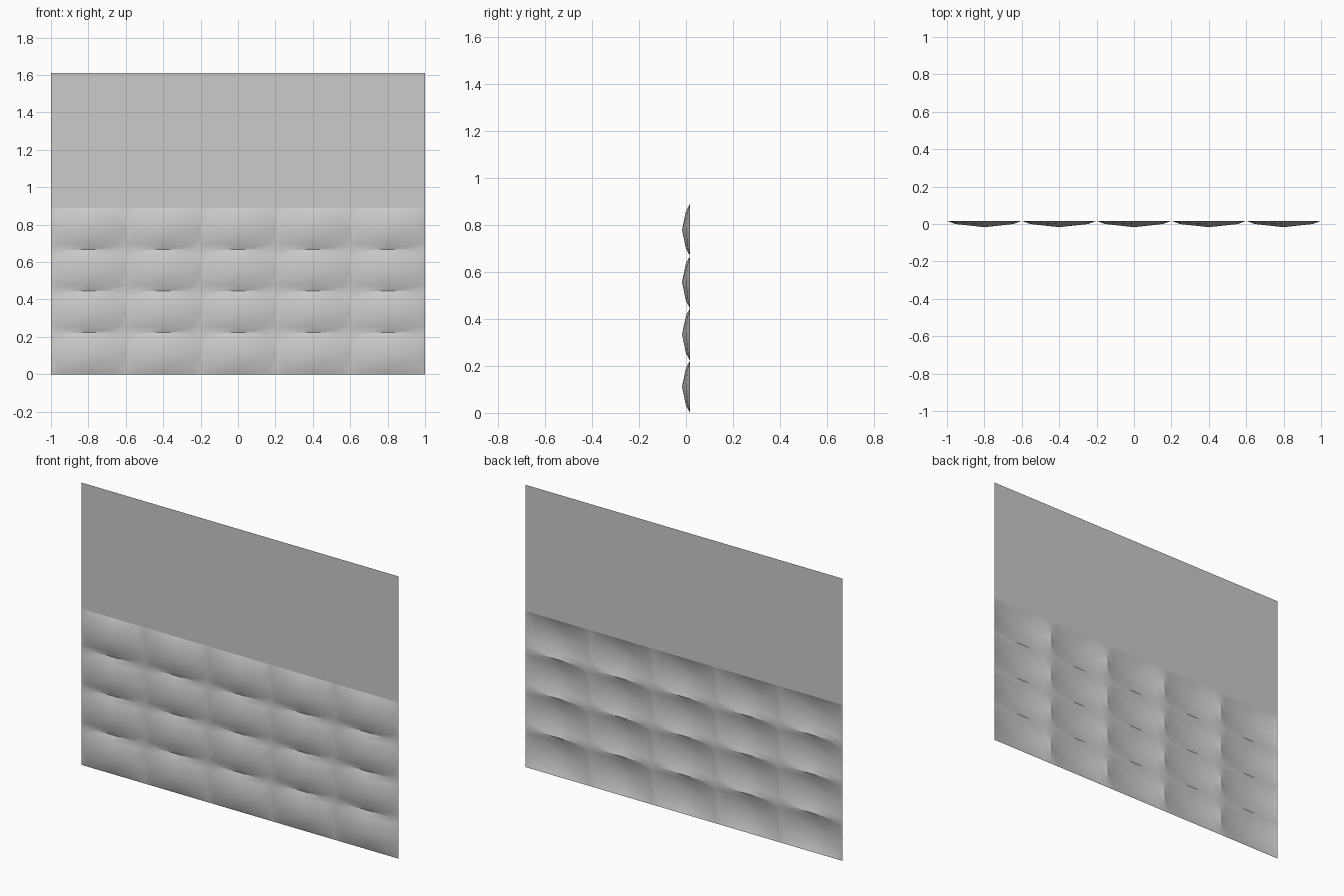
import bpy, bmesh

if "Cube" in bpy.data.objects:
    bpy.data.objects.remove(bpy.data.objects["Cube"])

COLS, ROWS = 5, 4
CELL_W, CELL_H = 0.4, 0.2225
BACK_Y, DEPTH, TOP_Z = 0.017, 0.034, 1.61

# position inside one cushion and how far it bulges there
PROFILE_X = [(0, 0), (0.045, 0.5), (0.2, 1), (0.355, 0.5)]
PROFILE_Z = [(0, 0), (0.03, 0.5), (0.111, 1), (0.1925, 0.5)]


def stations(profile, count, size, start):
    pts = [(start + i * size + p, h) for i in range(count) for p, h in profile]
    return pts + [(start + count * size, 0)]


def grid_object(name, xs, zs):
    """Open sheet facing -y, bulging by the product of both profiles."""
    bm = bmesh.new()
    rows = [[bm.verts.new((x, BACK_Y - DEPTH * hx * hz, z)) for x, hx in xs]
            for z, hz in zs]
    for a, b in zip(rows, rows[1:]):
        for i in range(len(xs) - 1):
            bm.faces.new((a[i], a[i + 1], b[i + 1], b[i]))
    mesh = bpy.data.meshes.new(name)
    bm.to_mesh(mesh)
    bm.free()
    obj = bpy.data.objects.new(name, mesh)
    bpy.context.collection.objects.link(obj)
    return obj


# padded lower half
padding = grid_object("padded_panels",
                      stations(PROFILE_X, COLS, CELL_W, -1.0),
                      stations(PROFILE_Z, ROWS, CELL_H, 0.0))
bpy.context.view_layer.objects.active = padding
padding.select_set(True)
bpy.ops.object.shade_smooth_by_angle(angle=0.52)

# plain upper half
grid_object("upper_wall_panel", [(-1, 0), (1, 0)],
            [(ROWS * CELL_H, 0), (TOP_Z, 0)])
